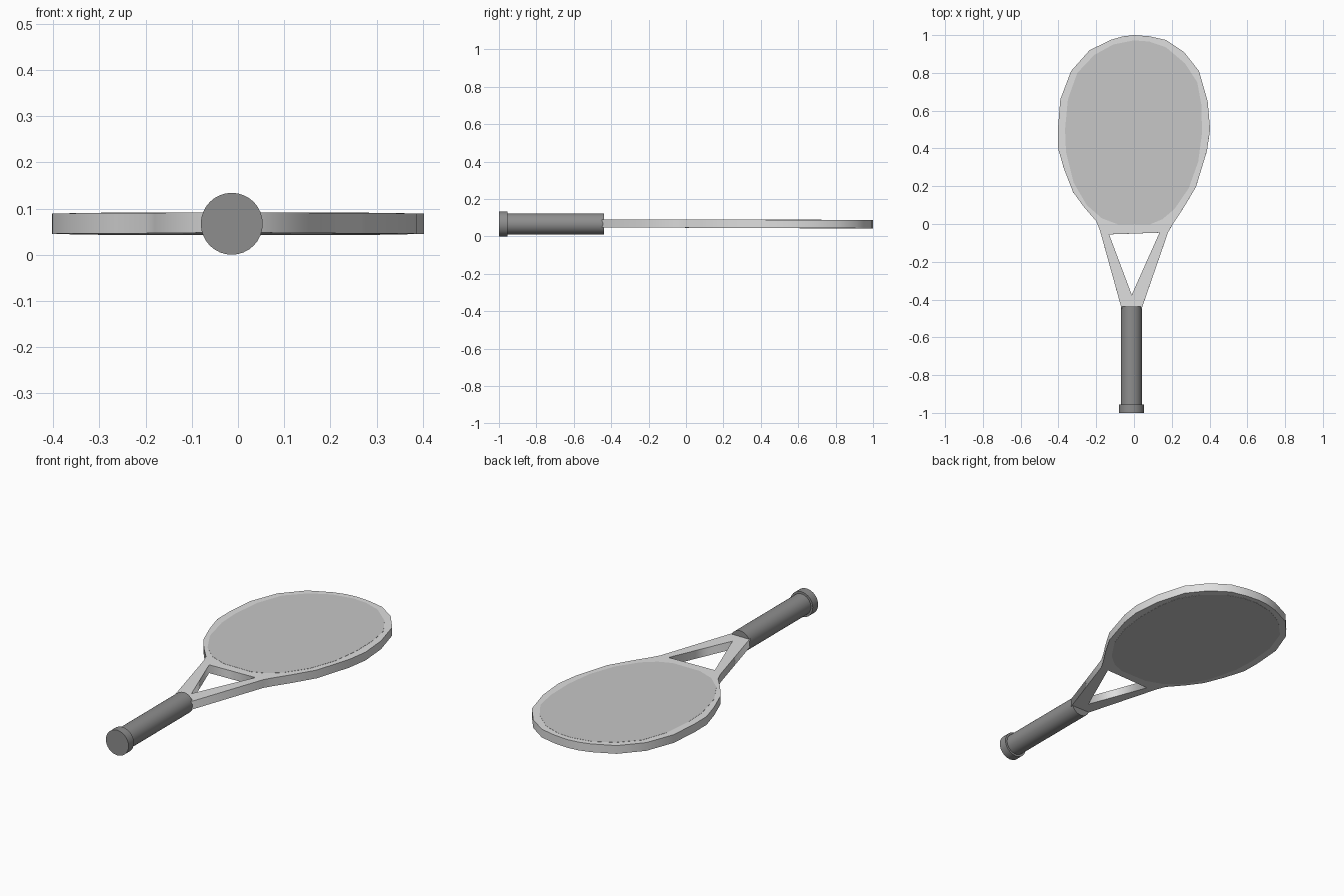
import bpy, math

cube = bpy.data.objects.get("Cube")
if cube:
    bpy.data.objects.remove(cube, do_unlink=True)


def material(name, value):
    mat = bpy.data.materials.new(name)
    mat.use_nodes = True
    colour = (value, value, value, 1)
    mat.diffuse_color = colour
    mat.node_tree.nodes["Principled BSDF"].inputs["Base Color"].default_value = colour
    return mat


light_grey = material("light grey frame", 0.73)
mid_grey = material("mid grey strings", 0.57)
dark_grey = material("dark grey grip", 0.27)

MID_Z = 0.0685
TILT = -0.003


def slab(name, outlines, half_thickness, mat):
    """Extruded flat shape; outlines after the first cut holes."""
    curve = bpy.data.curves.new(name, "CURVE")
    curve.dimensions = "2D"
    curve.fill_mode = "BOTH"
    curve.extrude = half_thickness
    for points in outlines:
        spline = curve.splines.new("POLY")
        spline.points.add(len(points) - 1)
        for p, (x, y) in zip(spline.points, points):
            p.co = (x, y, 0, 1)
        spline.use_cyclic_u = True
    curve.materials.append(mat)
    obj = bpy.data.objects.new(name, curve)
    bpy.context.collection.objects.link(obj)
    obj.location.z = MID_Z
    obj.rotation_euler.x = TILT
    bpy.ops.object.select_all(action="DESELECT")
    obj.select_set(True)
    bpy.context.view_layer.objects.active = obj
    bpy.ops.object.convert(target="MESH")
    return bpy.context.object


def rod(name, radius, y0, y1, mat):
    """Round bar along y."""
    bpy.ops.mesh.primitive_cylinder_add(
        vertices=32, radius=radius, depth=y1 - y0,
        location=(-0.0135, (y0 + y1) / 2, 0.067), rotation=(math.pi / 2, 0, 0))
    obj = bpy.context.object
    obj.name = name
    obj.data.materials.append(mat)
    bpy.ops.object.shade_smooth_by_angle(angle=math.radians(30))
    return obj


# Frame: egg-shaped head, throat arms and the open triangle between them
head = [(-.065, -.45), (-.18, -.035), (-.2, .015), (-.265, .09), (-.323, .17),
        (-.37, .29), (-.402, .4), (-.403, .5), (-.39, .66), (-.333, .81),
        (-.235, .92), (-.122, .975), (-.06, .993), (0, 1), (.08, .994),
        (.17, .974), (.265, .91), (.344, .81), (.39, .65), (.403, .5),
        (.386, .386), (.328, .196), (.265, .09), (.206, 0), (.18, -.045),
        (.04, -.45)]
throat_gap = [(-.132, -.055), (.135, -.046), (-.012, -.375)]
slab("frame", [head, throat_gap], 0.022, light_grey)

# Strings: a solid bed standing barely proud of the frame on both sides
string_bed = [(-.08, -.004), (.08, -.004), (.15, .025), (.215, .08), (.29, .19),
              (.34, .33), (.36, .48), (.357, .63), (.335, .75), (.27, .85),
              (.17, .935), (.08, .966), (0, .972), (-.11, .95), (-.21, .895),
              (-.3, .8), (-.35, .66), (-.365, .5), (-.36, .38), (-.32, .22),
              (-.25, .1), (-.17, .03)]
slab("strings", [string_bed], 0.0229, mid_grey)

# Grip and its wider butt cap
rod("grip", 0.056, -0.96, -0.438, dark_grey)
rod("butt_cap", 0.067, -1.0, -0.955, dark_grey)
